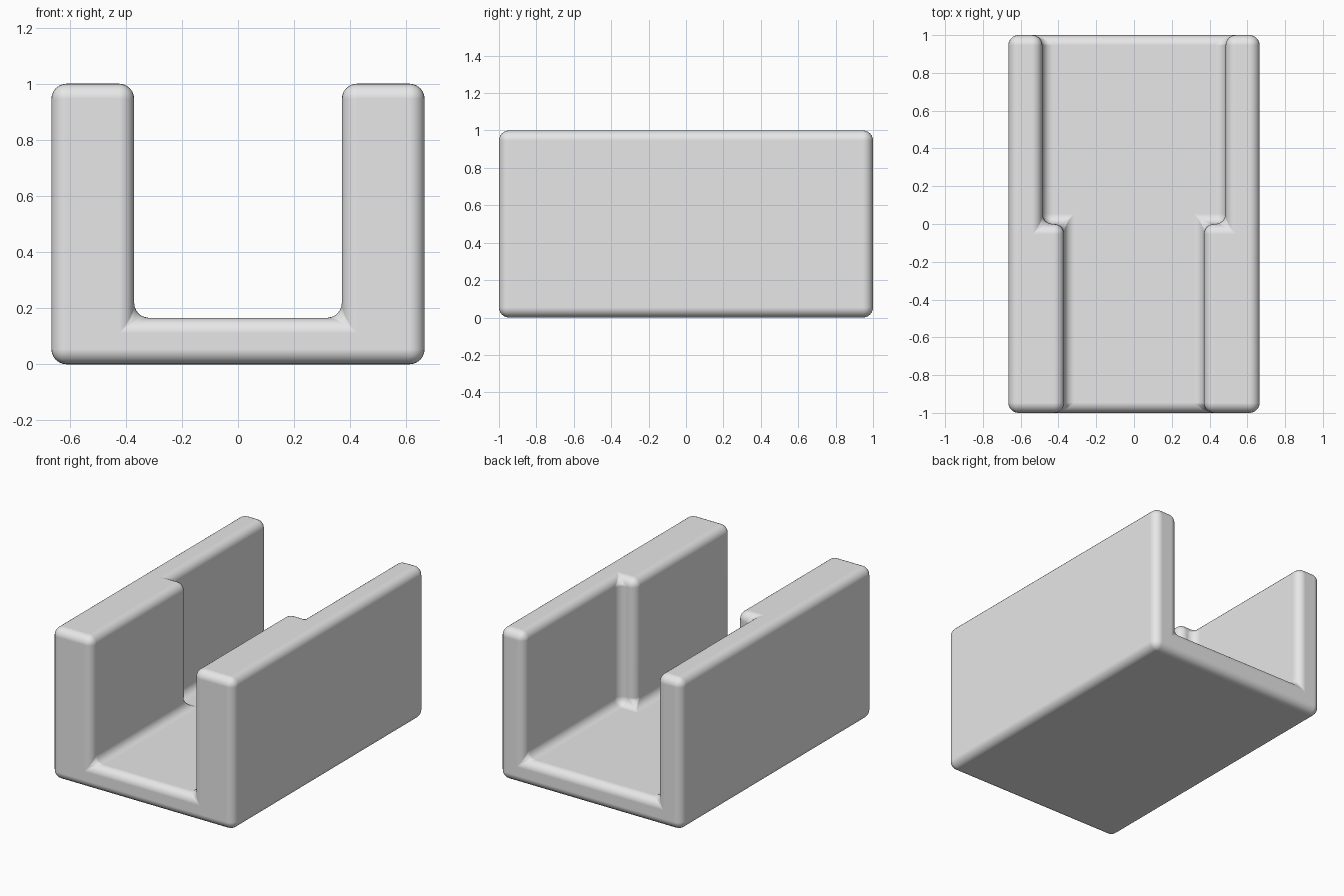
import bpy, bmesh, math

cube = bpy.data.objects.get("Cube")
if cube:
    bpy.data.objects.remove(cube, do_unlink=True)

mat = bpy.data.materials.new("light_grey")
mat.use_nodes = True
grey = (0.8, 0.8, 0.8, 1)
mat.diffuse_color = grey
mat.node_tree.nodes["Principled BSDF"].inputs["Base Color"].default_value = grey

# Channel layout: outer walls, wide rear slot, narrow front slot, floor
xs = [-0.665, -0.485, -0.37, 0.37, 0.485, 0.665]
ys = [-1, 0, 1]
zs = [0, 0.165, 1]
axes = (xs, ys, zs)


def solid(c):
    i, j, k = c
    if not (0 <= i < 5 and 0 <= j < 2 and 0 <= k < 2):
        return False
    if k == 0 or i in (0, 4):
        return True
    return j == 0 and i in (1, 3)


# Outer skin of the solid cells
bm = bmesh.new()
verts = {}


def vert(p):
    if p not in verts:
        verts[p] = bm.verts.new([axes[a][p[a]] for a in range(3)])
    return verts[p]


cells = [(i, j, k) for i in range(5) for j in range(2) for k in range(2)]
for cell in filter(solid, cells):
    for a in range(3):
        u, v = (a + 1) % 3, (a + 2) % 3
        for side in (0, 1):
            near = list(cell)
            near[a] += 1 if side else -1
            if solid(near):
                continue
            ring = []
            for du, dv in ((0, 0), (1, 0), (1, 1), (0, 1)):
                p = list(cell)
                p[a] += side
                p[u] += du
                p[v] += dv
                ring.append(vert(tuple(p)))
            bm.faces.new(ring if side else ring[::-1])

# Merge coplanar panels so that only real edges are rounded
bmesh.ops.dissolve_limit(bm, angle_limit=math.radians(1), verts=bm.verts[:], edges=bm.edges[:])
for f in bm.faces:
    f.smooth = True
mesh = bpy.data.meshes.new("stepped_channel")
bm.to_mesh(mesh)
bm.free()
mesh.materials.append(mat)
channel = bpy.data.objects.new("stepped_channel", mesh)
bpy.context.collection.objects.link(channel)

# Rounded edges and fillets
bevel = channel.modifiers.new("rounded_edges", "BEVEL")
bevel.width = 0.054
bevel.segments = 6
bevel.limit_method = "ANGLE"
bevel.use_clamp_overlap = False
bevel.harden_normals = True
